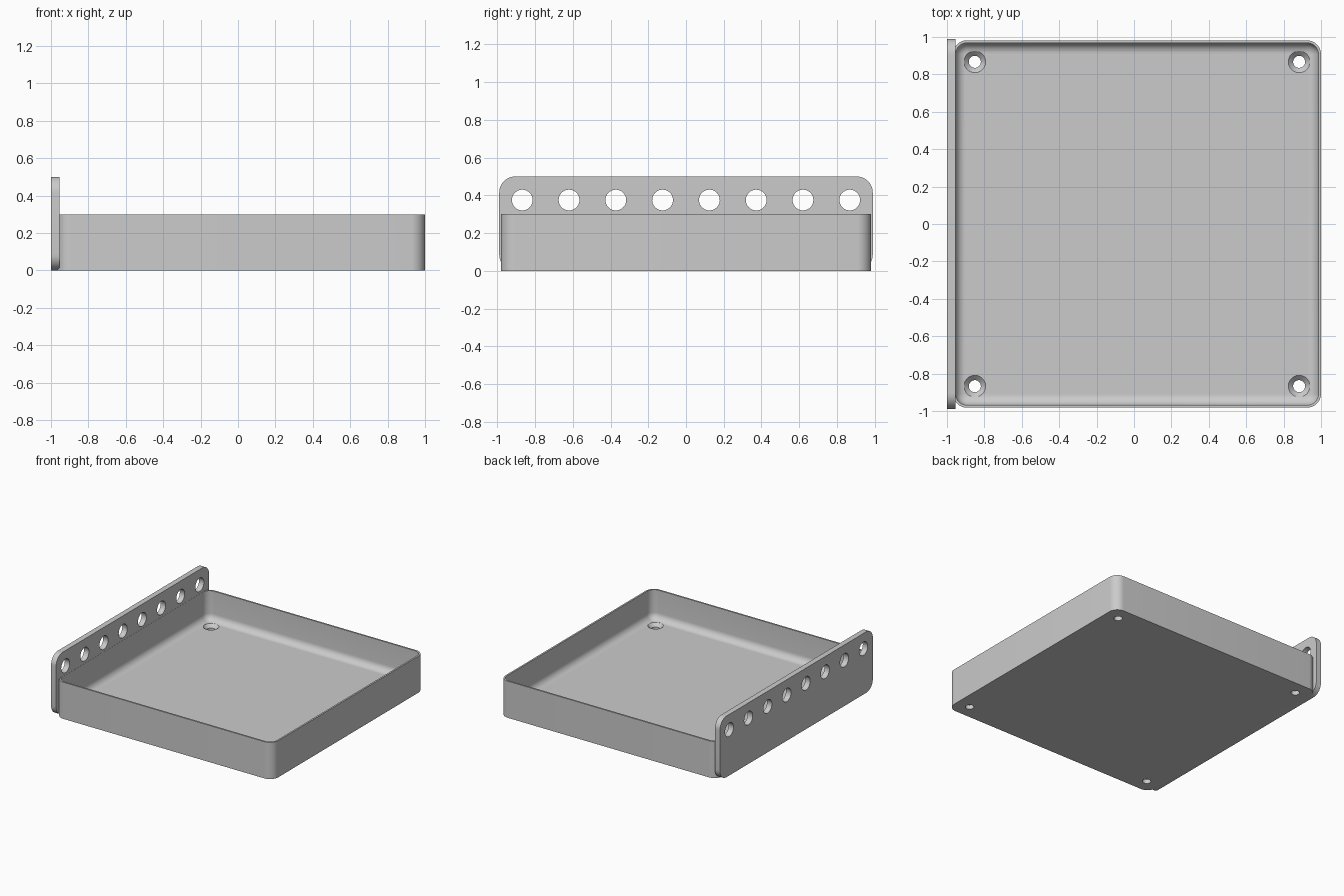
import bpy, bmesh, math
from mathutils import Matrix, Vector

if "Cube" in bpy.data.objects:
    bpy.data.objects.remove(bpy.data.objects["Cube"], do_unlink=True)

GREY = (0.6, 0.6, 0.6, 1)
mat = bpy.data.materials.new("plain grey")
mat.use_nodes = True
mat.diffuse_color = GREY
mat.node_tree.nodes["Principled BSDF"].inputs["Base Color"].default_value = GREY


def rounded_rect(hx, hy, r, steps=10):
    """Outline of a centred rectangle with round corners."""
    pts = []
    for i, (sx, sy) in enumerate([(1, 1), (-1, 1), (-1, -1), (1, -1)]):
        for k in range(steps + 1):
            a = math.pi / 2 * (i + k / steps)
            pts.append((sx * (hx - r) + r * math.cos(a), sy * (hy - r) + r * math.sin(a)))
    return pts


def loft(name, rings):
    """Closed solid through rings of 3D points."""
    bm = bmesh.new()
    loops = [[bm.verts.new(p) for p in ring] for ring in rings]
    for a, b in zip(loops, loops[1:]):
        for i in range(len(a)):
            j = (i + 1) % len(a)
            bm.faces.new((a[i], a[j], b[j], b[i]))
    bm.faces.new(loops[0][::-1])
    bm.faces.new(loops[-1])
    bmesh.ops.recalc_face_normals(bm, faces=bm.faces)
    mesh = bpy.data.meshes.new(name)
    bm.to_mesh(mesh)
    bm.free()
    mesh.materials.append(mat)
    obj = bpy.data.objects.new(name, mesh)
    bpy.context.collection.objects.link(obj)
    return obj


def lathe(name, profile, matrix, sides=40):
    """Round cutter from (radius, height) pairs."""
    turn = [2 * math.pi * k / sides for k in range(sides)]
    return loft(name, [[matrix @ Vector((r * math.cos(a), r * math.sin(a), h)) for a in turn]
                       for r, h in profile])


def cut(obj, cutters):
    bpy.context.view_layer.objects.active = obj
    for c in cutters:
        c.hide_render = True
        mod = obj.modifiers.new("hole", "BOOLEAN")
        mod.operation, mod.solver, mod.object = "DIFFERENCE", "EXACT", c
        bpy.ops.object.modifier_apply(modifier=mod.name)
        bpy.data.objects.remove(c, do_unlink=True)


def smooth(obj):
    bpy.ops.object.select_all(action="DESELECT")
    obj.select_set(True)
    bpy.context.view_layer.objects.active = obj
    bpy.ops.object.shade_smooth_by_angle(angle=math.radians(30))


# Tray: thin walls with a rounded cove running into the floor
CX, HX, HY, R = 0.016, 0.984, 0.982, 0.075
WALL, TOP, FLOOR, COVE = 0.014, 0.3, 0.06, 0.055
levels = [(0, 0), (0, TOP), (WALL, TOP)]
for k in range(9):
    a = math.pi / 2 * k / 8
    levels.append((WALL + COVE * (1 - math.cos(a)), FLOOR + COVE * (1 - math.sin(a))))
tray = loft("tray", [[(CX + x, y, z) for x, y in rounded_rect(HX - d, HY - d, R - d)]
                     for d, z in levels])

# Countersunk screw holes in the tray corners
screw = [(0.032, -0.05), (0.032, FLOOR - 0.026), (0.058, FLOOR), (0.058, 0.13)]
cut(tray, [lathe("screw_cutter", screw, Matrix.Translation((CX + sx * 0.867, sy * 0.867, 0)))
           for sx in (-1, 1) for sy in (-1, 1)])
smooth(tray)

# Upright side plate with a row of round holes
plate = loft("side_plate", [[(x, y, 0.25 + z) for y, z in rounded_rect(0.99, 0.25, 0.085)]
                            for x in (-1, -0.955)])
bore = [(0.055, -0.1), (0.055, 0.1)]
cut(plate, [lathe("bore_cutter", bore,
                  Matrix.Translation((-0.98, (i - 3.5) * 0.248, 0.375)) @ Matrix.Rotation(math.pi / 2, 4, "Y"))
            for i in range(8)])
smooth(plate)
